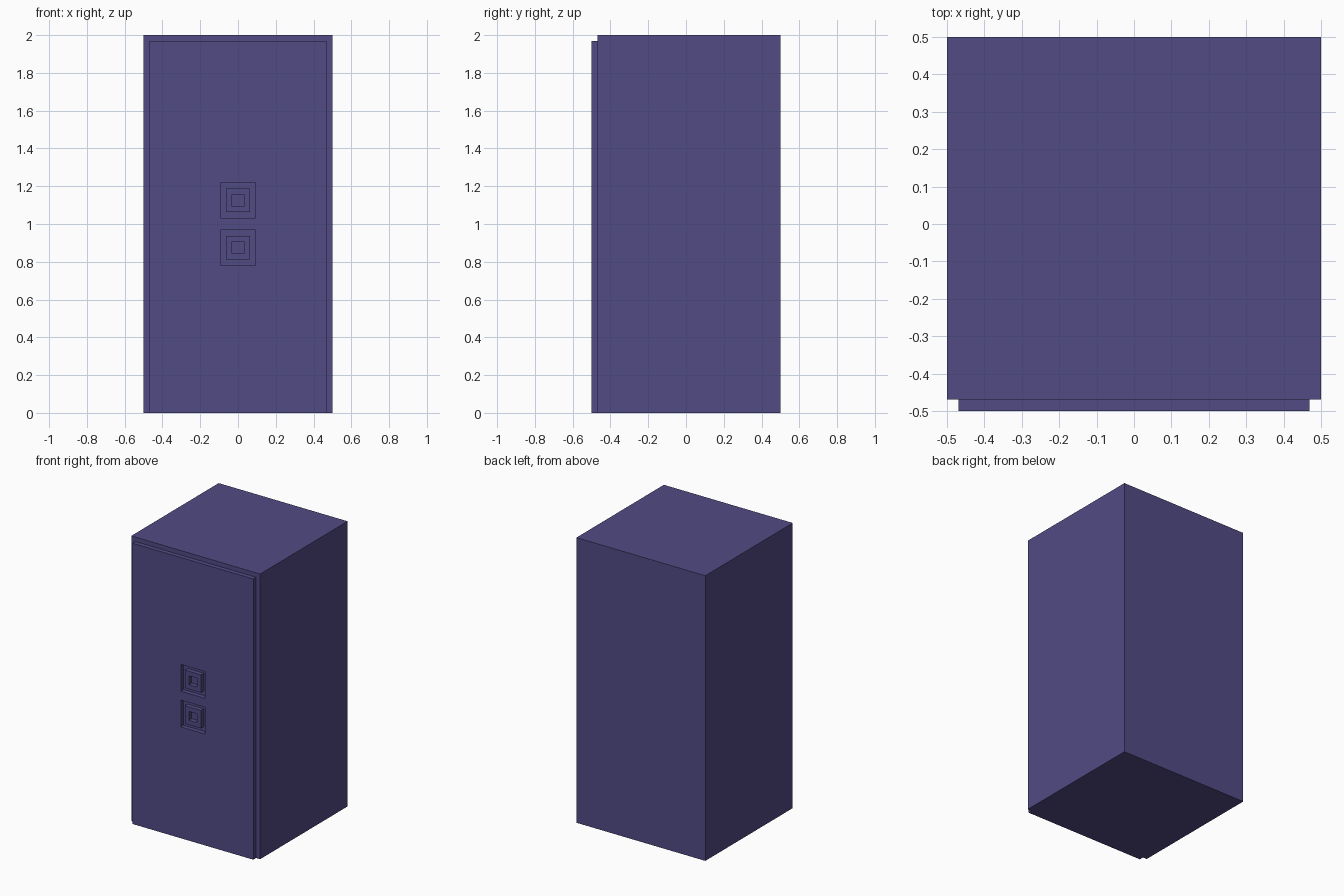
import bpy
import bmesh
from mathutils import Matrix, Vector

if "Cube" in bpy.data.objects:
    bpy.data.objects.remove(bpy.data.objects["Cube"])

U = 1 / 32            # thickness of the door and width of every step
FRONT = -0.5 + U      # front plane of the cabinet body
HANDLES = (0.875, 1.125)   # heights of the two square handles

mat = bpy.data.materials.new("muted purple")
mat.diffuse_color = (0.084, 0.069, 0.235, 1)
mat.use_nodes = True
mat.node_tree.nodes["Principled BSDF"].inputs["Base Color"].default_value = mat.diffuse_color

# Cabinet body
bm = bmesh.new()
bmesh.ops.create_cube(bm, size=1, matrix=Matrix.Translation((0, (FRONT + 0.5) / 2, 1))
                      @ Matrix.Diagonal((1, 0.5 - FRONT, 2, 1)))


def cut(axis, value):
    co, no = Vector((0, 0, 0)), Vector((0, 0, 0))
    co[axis], no[axis] = value, 1
    bmesh.ops.bisect_plane(bm, geom=bm.verts[:] + bm.edges[:] + bm.faces[:],
                           dist=1e-6, plane_co=co, plane_no=no)


# Score the outlines of the door and the nested handle squares
for s in (-1, 1):
    for x in (U, 2 * U, 3 * U, 0.5 - U):
        cut(0, s * x)
    for h in HANDLES:
        for k in (1, 2, 3):
            cut(2, h + s * k * U)
cut(2, 2 - U)


def raised(face):
    """Door surface and handle rings; grooves and handle centres stay low."""
    c = face.calc_center_median()
    if abs(c.y - FRONT) > 1e-4 or abs(c.x) > 0.5 - U or c.z > 2 - U:
        return False
    d = min(max(abs(c.x), abs(c.z - h)) for h in HANDLES)
    return d > 3 * U or U < d < 2 * U


# Door and handle rings, pulled out of the front
out = bmesh.ops.extrude_face_region(bm, geom=[f for f in bm.faces if raised(f)])
verts = [g for g in out["geom"] if isinstance(g, bmesh.types.BMVert)]
bmesh.ops.translate(bm, verts=verts, vec=(0, -U, 0))

# Merge the leftover flat cells
bmesh.ops.dissolve_limit(bm, angle_limit=0.01, verts=bm.verts[:], edges=bm.edges[:])
bmesh.ops.recalc_face_normals(bm, faces=bm.faces[:])

mesh = bpy.data.meshes.new("cabinet_with_door")
bm.to_mesh(mesh)
bm.free()
mesh.materials.append(mat)
bpy.context.collection.objects.link(bpy.data.objects.new("cabinet_with_door", mesh))
